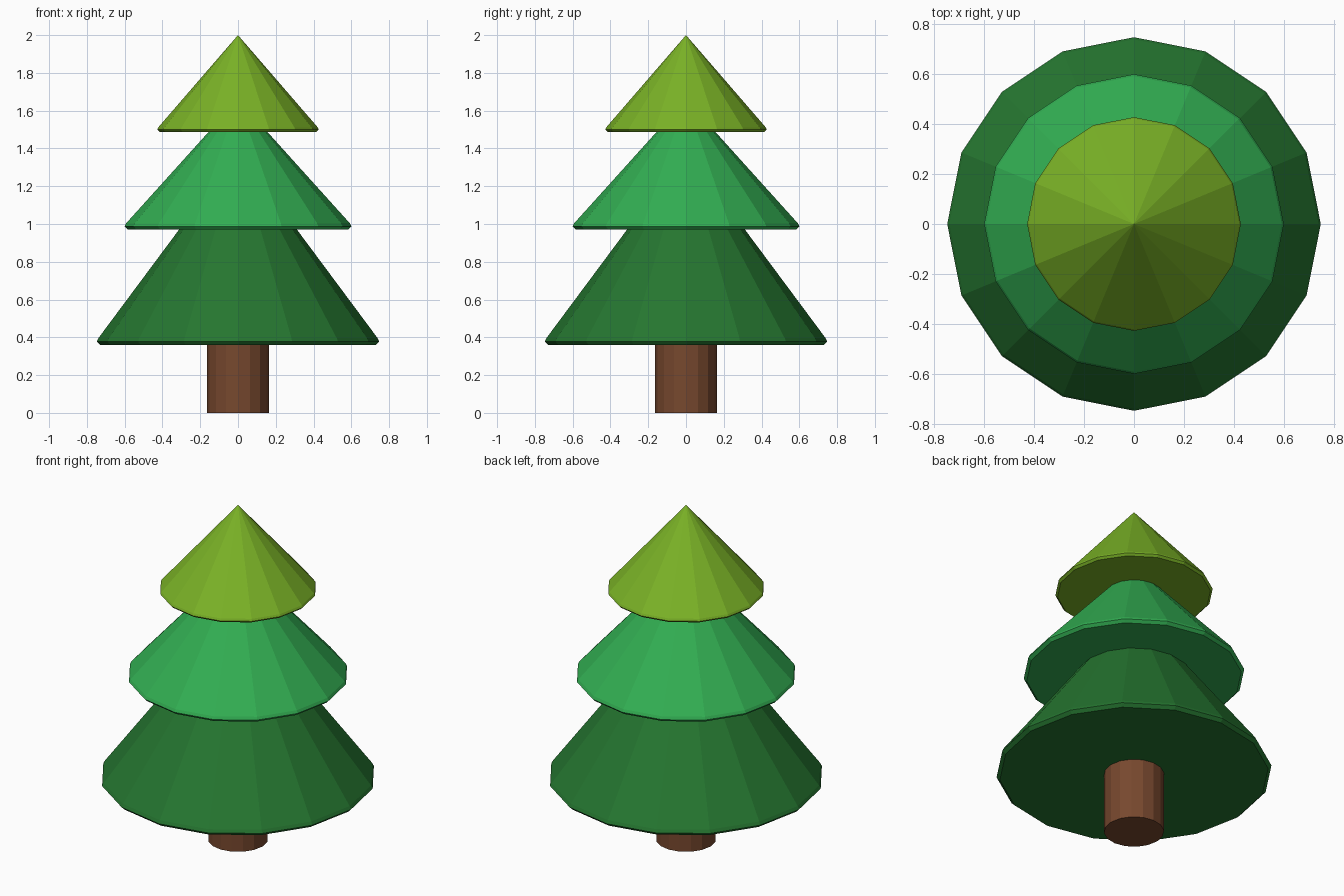
import bpy, bmesh, math

if "Cube" in bpy.data.objects:
    bpy.data.objects.remove(bpy.data.objects["Cube"])

SIDES = 16


def material(name, rgb):
    # convert 0-255 sRGB to linear
    lin = [((c / 255 + 0.055) / 1.055) ** 2.4 for c in rgb]
    m = bpy.data.materials.new(name)
    m.diffuse_color = (*lin, 1)
    m.use_nodes = True
    m.node_tree.nodes["Principled BSDF"].inputs["Base Color"].default_value = m.diffuse_color
    return m


def lathe(name, profile, mat):
    """Faceted solid of revolution from (radius, z) points, bottom to top."""
    bm = bmesh.new()
    rings = []
    for r, z in profile:
        if r == 0:
            rings.append([bm.verts.new((0, 0, z))] * SIDES)
        else:
            rings.append([bm.verts.new((r * math.cos(a), r * math.sin(a), z))
                          for a in (2 * math.pi * i / SIDES for i in range(SIDES))])
    for lo, hi in zip(rings, rings[1:]):
        for i in range(SIDES):
            j = (i + 1) % SIDES
            quad = [lo[i], lo[j], hi[j], hi[i]]
            bm.faces.new(list(dict.fromkeys(quad)))
    bm.faces.new(rings[0][::-1])
    if profile[-1][0] > 0:
        bm.faces.new(rings[-1])
    me = bpy.data.meshes.new(name)
    bm.to_mesh(me)
    bm.free()
    me.materials.append(mat)
    ob = bpy.data.objects.new(name, me)
    bpy.context.collection.objects.link(ob)
    return ob


# Trunk
lathe("trunk", [(0.163, 0), (0.163, 0.37)], material("bark brown", (119, 72, 46)))

# Foliage tiers: cones with a small chamfered rim
tiers = [
    ("lower_foliage", 0.748, 0.36, 1.39, 0.018, (37, 118, 48)),
    ("middle_foliage", 0.60, 0.972, 1.66, 0.016, (50, 174, 82)),
    ("upper_foliage", 0.428, 1.488, 2.0, 0.012, (122, 178, 38)),
]
for name, r, z, apex, rim, rgb in tiers:
    profile = [(r - rim, z), (r, z + rim), (r - 0.5 * rim, z + 2 * rim), (0, apex)]
    lathe(name, profile, material(name.replace("_", " ") + " green", rgb))
